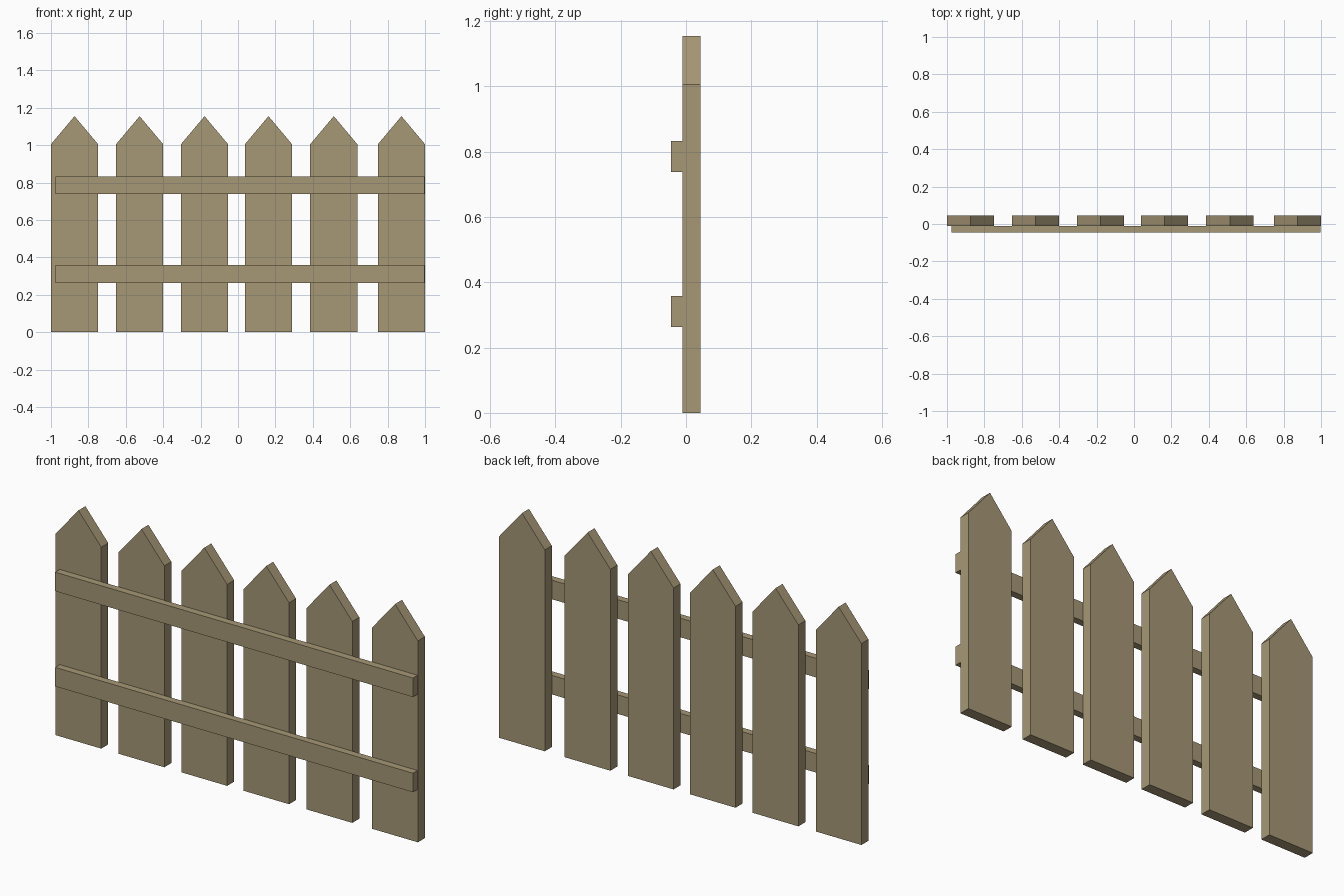
import bpy, bmesh

if "Cube" in bpy.data.objects:
    bpy.data.objects.remove(bpy.data.objects["Cube"])

wood = bpy.data.materials.new("wood")
wood.diffuse_color = (0.38, 0.31, 0.18, 1)
wood.use_nodes = True
wood.node_tree.nodes["Principled BSDF"].inputs["Base Color"].default_value = wood.diffuse_color


def extruded_profile(name, profile, y_front, y_back):
    """Extrude an x/z outline along y into a solid board."""
    bm = bmesh.new()
    face = bm.faces.new([bm.verts.new((x, y_front, z)) for x, z in profile])
    out = bmesh.ops.extrude_face_region(bm, geom=[face])
    moved = [v for v in out["geom"] if isinstance(v, bmesh.types.BMVert)]
    bmesh.ops.translate(bm, verts=moved, vec=(0, y_back - y_front, 0))
    bmesh.ops.recalc_face_normals(bm, faces=bm.faces)
    mesh = bpy.data.meshes.new(name)
    bm.to_mesh(mesh)
    bm.free()
    mesh.materials.append(wood)
    obj = bpy.data.objects.new(name, mesh)
    bpy.context.collection.objects.link(obj)
    return obj


# Pointed pickets
half = 0.126
for i, x in enumerate((-0.874, -0.526, -0.179, 0.163, 0.512, 0.874), 1):
    outline = [(x - half, 0), (x + half, 0), (x + half, 1.005),
               (x, 1.155), (x - half, 1.005)]
    extruded_profile(f"picket_{i}", outline, -0.01, 0.045)

# Horizontal rails across the front
for name, z0, z1 in (("lower_rail", 0.263, 0.358), ("upper_rail", 0.738, 0.833)):
    outline = [(-0.977, z0), (0.998, z0), (0.998, z1), (-0.977, z1)]
    extruded_profile(name, outline, -0.046, -0.01)
